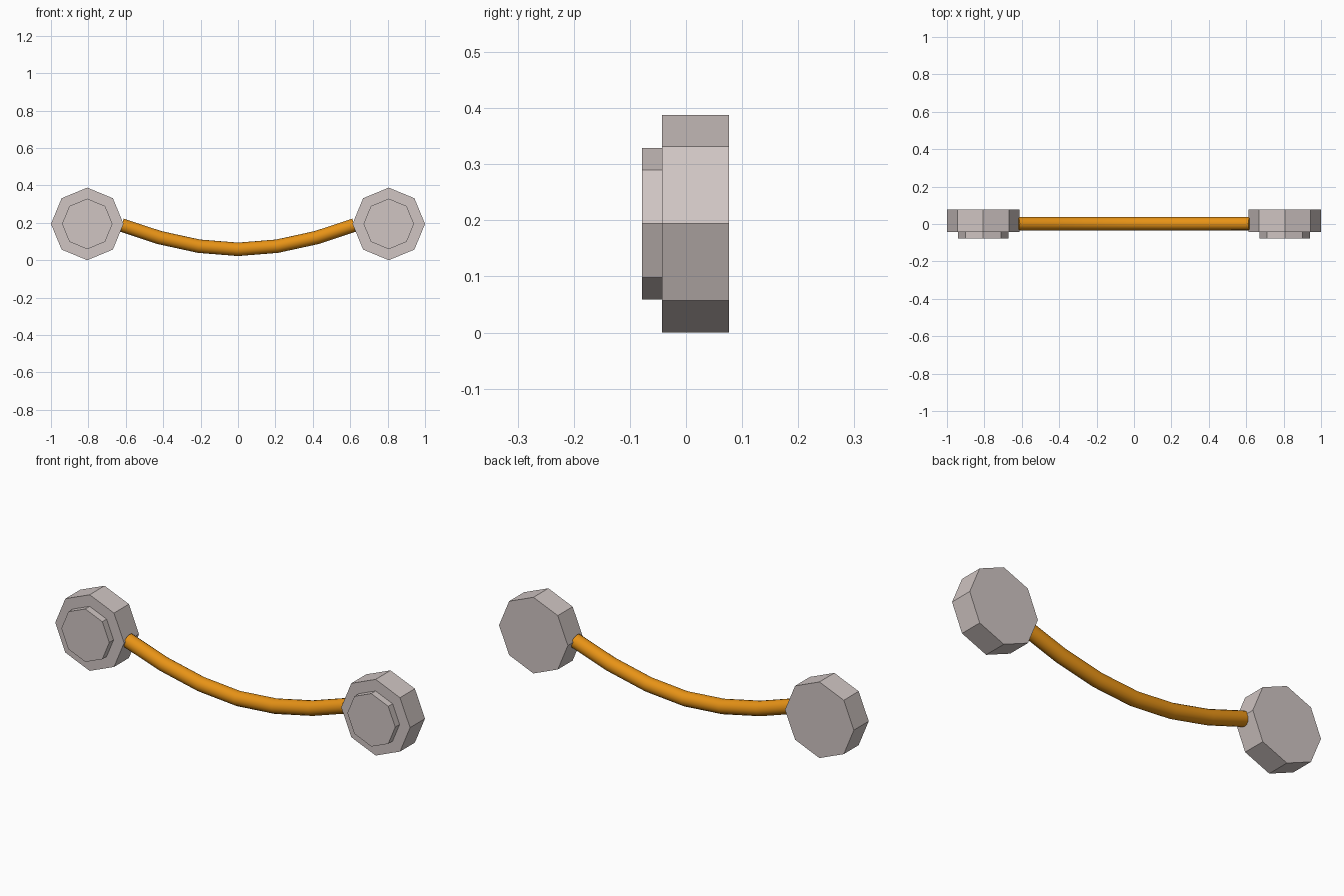
import bpy, bmesh, math
from mathutils import Vector, Matrix

if "Cube" in bpy.data.objects:
    bpy.data.objects.remove(bpy.data.objects["Cube"])


def material(name, rgb):
    m = bpy.data.materials.new(name)
    m.diffuse_color = (*rgb, 1)
    m.use_nodes = True
    m.node_tree.nodes["Principled BSDF"].inputs["Base Color"].default_value = m.diffuse_color
    return m


grey = material("warm grey", (0.63, 0.56, 0.545))
orange = material("orange", (0.80, 0.29, 0.008))


def make_object(name, bm, mat):
    bmesh.ops.recalc_face_normals(bm, faces=bm.faces[:])
    mesh = bpy.data.meshes.new(name)
    bm.to_mesh(mesh)
    bm.free()
    mesh.materials.append(mat)
    ob = bpy.data.objects.new(name, mesh)
    bpy.context.collection.objects.link(ob)
    return ob


def octagon_disc(name, x, z, radius, y0, y1):
    """Flat-sided octagonal disc with its axis along y and corners on x and z."""
    bm = bmesh.new()
    ring = [bm.verts.new((x + radius * math.cos(i * math.pi / 4), y0,
                          z + radius * math.sin(i * math.pi / 4))) for i in range(8)]
    face = bm.faces.new(ring)
    ext = bmesh.ops.extrude_face_region(bm, geom=[face], use_keep_orig=True)
    verts = [v for v in ext["geom"] if isinstance(v, bmesh.types.BMVert)]
    bmesh.ops.translate(bm, verts=verts, vec=(0, y1 - y0, 0))
    return make_object(name, bm, grey)


# Two end mounts, each a thick octagon with a smaller raised front plate
for side, sx in (("left", -1), ("right", 1)):
    octagon_disc(side + "_mount", sx * 0.806, 0.194, 0.194, -0.043, 0.077)
    octagon_disc(side + "_front_plate", sx * 0.806, 0.194, 0.135, -0.078, -0.043)

# Sagging round handle between the mounts
half = [(0.21, 0.075), (0.42, 0.121), (0.622, 0.188)]
path = [(-x, z) for x, z in reversed(half)] + [(0, 0.058)] + half
path = [Vector((x, 0.002, z)) for x, z in path]
sides, radius = 16, 0.036
bm = bmesh.new()
rings = []
for i, p in enumerate(path):
    t = (path[min(i + 1, len(path) - 1)] - path[max(i - 1, 0)]).normalized()
    across = Vector((0, 1, 0))
    up = t.cross(across)
    rings.append([bm.verts.new(p + radius * (across * math.cos(a) + up * math.sin(a)))
                  for a in (2 * math.pi * k / sides for k in range(sides))])
for a, b in zip(rings, rings[1:]):
    for k in range(sides):
        n = (k + 1) % sides
        bm.faces.new((a[k], a[n], b[n], b[k]))
bm.faces.new(rings[0])
bm.faces.new(rings[-1])
handle = make_object("handle", bm, orange)
bpy.context.view_layer.objects.active = handle
handle.select_set(True)
bpy.ops.object.shade_smooth_by_angle(angle=math.radians(40))
